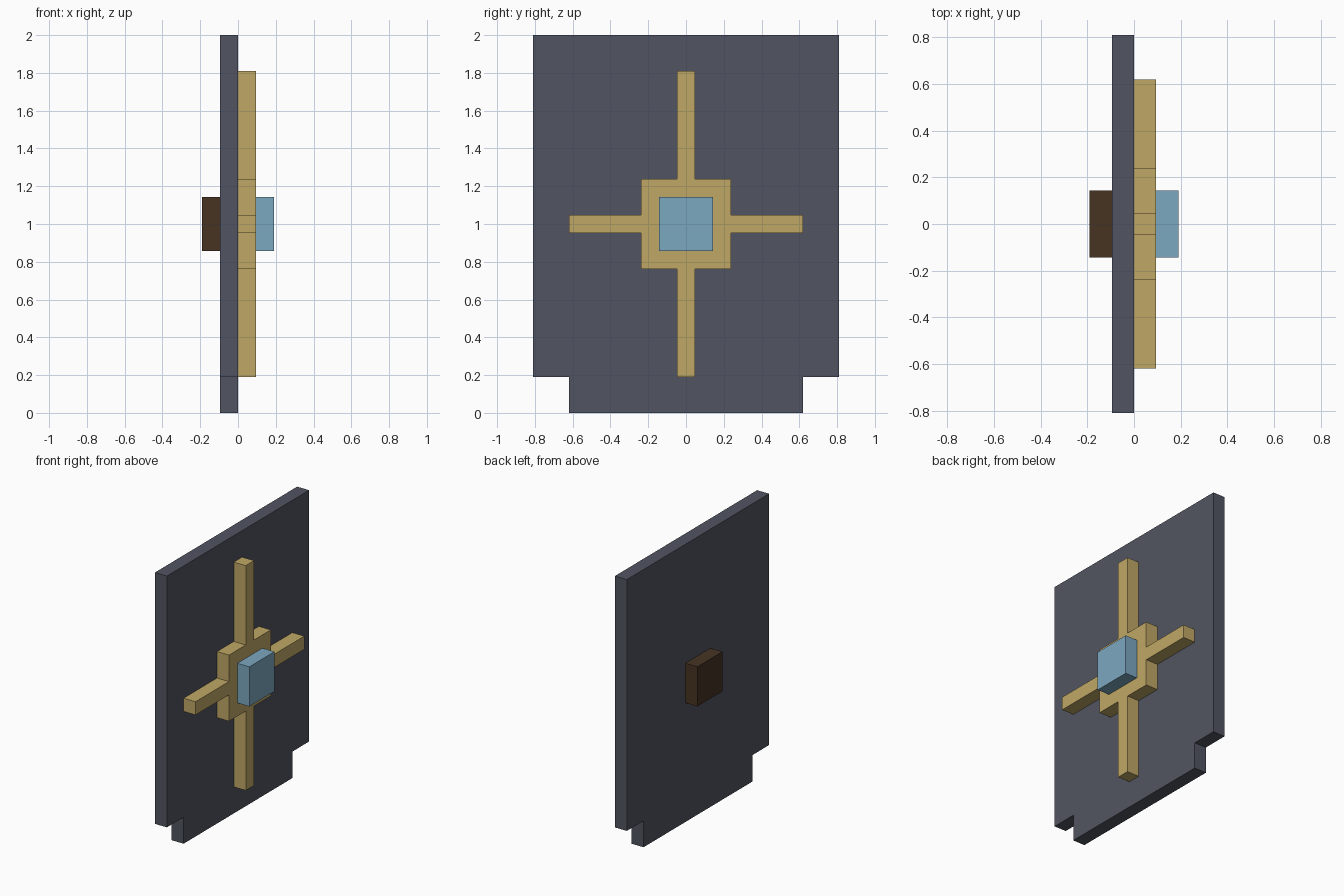
import bpy
import bmesh

cube = bpy.data.objects.get("Cube")
if cube:
    bpy.data.objects.remove(cube, do_unlink=True)

U = 2 / 21      # every part sits on a grid of this step
MID = 10.5      # height of the ornament's centre, in steps


def material(name, rgb):
    mat = bpy.data.materials.new(name)
    mat.use_nodes = True
    colour = (*rgb, 1)
    mat.diffuse_color = colour
    mat.node_tree.nodes["Principled BSDF"].inputs["Base Color"].default_value = colour
    return mat


def slab(name, outline, x0, mat):
    """Extrude a (y, z) outline one step along +x, starting at x0 (in steps)."""
    bm = bmesh.new()
    face = bm.faces.new([bm.verts.new((x0 * U, y * U, z * U)) for y, z in outline])
    new = bmesh.ops.extrude_face_region(bm, geom=[face])["geom"]
    verts = [v for v in new if isinstance(v, bmesh.types.BMVert)]
    bmesh.ops.translate(bm, verts=verts, vec=(U, 0, 0))
    bmesh.ops.recalc_face_normals(bm, faces=bm.faces[:])
    mesh = bpy.data.meshes.new(name)
    bm.to_mesh(mesh)
    bm.free()
    mesh.materials.append(mat)
    obj = bpy.data.objects.new(name, mesh)
    bpy.context.collection.objects.link(obj)
    return obj


def mirrored(half):
    """Close a right-hand half outline with its reflection in y."""
    return half + [(-y, z) for y, z in reversed(half)]


slate = material("slate grey", (0.083, 0.091, 0.120))
gold = material("pale gold", (0.521, 0.386, 0.133))
blue = material("soft blue", (0.202, 0.392, 0.527))
brown = material("dark brown", (0.061, 0.034, 0.016))

# Door panel with a narrower foot
slab("door_panel", mirrored([(6.5, 0), (6.5, 2), (8.5, 2), (8.5, 21)]), -1, slate)

# Cross with a square hub
arm, hub, side, tall = 0.5, 2.5, 6.5, 8.5
lower = [(arm, -tall), (arm, -hub), (hub, -hub), (hub, -arm), (side, -arm)]
right = lower + [(y, -z) for y, z in reversed(lower)]
slab("cross_ornament", mirrored([(y, z + MID) for y, z in right]), 0, gold)

# Square knobs on either side
square = mirrored([(1.5, MID - 1.5), (1.5, MID + 1.5)])
slab("front_gem", square, 1, blue)
slab("back_knob", square, -2, brown)
